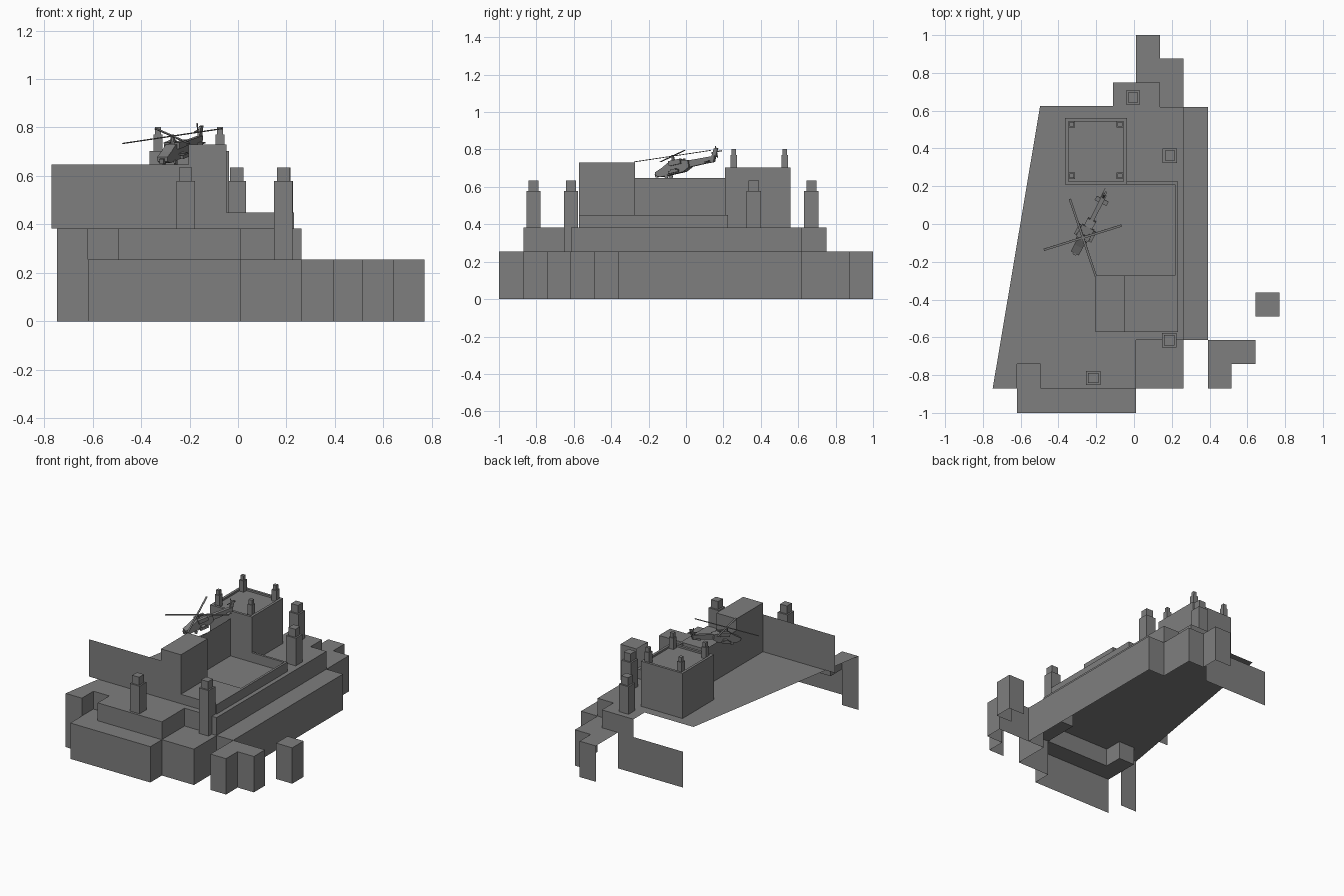
import bpy, bmesh, math
from mathutils import Matrix, Vector

if "Cube" in bpy.data.objects:
    bpy.data.objects.remove(bpy.data.objects["Cube"])

grey = bpy.data.materials.new("concrete_grey")
grey.diffuse_color = (0.21, 0.21, 0.21, 1)
grey.use_nodes = True
grey.node_tree.nodes["Principled BSDF"].inputs["Base Color"].default_value = grey.diffuse_color


def add(name, bm, matrix=None):
    if matrix is not None:
        bm.transform(matrix)
    me = bpy.data.meshes.new(name)
    bm.to_mesh(me)
    bm.free()
    me.materials.append(grey)
    ob = bpy.data.objects.new(name, me)
    bpy.context.collection.objects.link(ob)
    return ob


def flat(bm, outline, z):
    bm.faces.new([bm.verts.new((x, y, z)) for x, y in outline])


def walls(bm, path, z0, z1):
    # single-sided wall strip, outward side on the right of the path
    for (ax, ay), (bx, by) in zip(path, path[1:]):
        bm.faces.new([bm.verts.new(p) for p in
                      ((ax, ay, z0), (bx, by, z0), (bx, by, z1), (ax, ay, z1))])


def rect(x0, x1, y0, y1):
    return [(x0, y0), (x1, y0), (x1, y1), (x0, y1)]


def loop(r):
    return r + r[:1]


def box(bm, x0, x1, y0, y1, z0, z1):
    c = Vector(((x0 + x1) / 2, (y0 + y1) / 2, (z0 + z1) / 2))
    m = Matrix.Translation(c) @ Matrix.Diagonal((x1 - x0, y1 - y0, z1 - z0, 1))
    bmesh.ops.create_cube(bm, size=1, matrix=m)


LOW, TOP = 0.255, 0.382

# lower step: outer walls and ledges (open at the left and below)
bm = bmesh.new()
walls(bm, [(-.62, -1), (.01, -1), (.01, -.87), (.262, -.87), (.262, -.615), (.392, -.615),
           (.392, .62), (.262, .62), (.262, .875), (.137, .875), (.137, 1), (.01, 1)], 0, LOW)
walls(bm, [(.01, .75), (-.5, .75)], 0, LOW)
flat(bm, [(-.62, -1), (.01, -1), (.01, -.87), (-.495, -.87), (-.495, -.74), (-.62, -.74)], LOW)
flat(bm, rect(.01, .262, -.87, -.615), LOW)
flat(bm, rect(.262, .392, -.615, .62), LOW)
flat(bm, [(.01, .75), (.137, .75), (.137, .62), (.262, .62), (.262, .875),
          (.137, .875), (.137, 1), (.01, 1)], LOW)
add("lower_step", bm)

# outlying blocks
bm = bmesh.new()
elbow = [(.392, -.87), (.515, -.87), (.515, -.74), (.643, -.74), (.643, -.615), (.392, -.615)]
walls(bm, elbow, 0, LOW)
flat(bm, elbow, LOW)
lone = rect(.643, .77, -.49, -.362)
walls(bm, lone, 0, LOW)
flat(bm, lone, LOW)
add("outlying_blocks", bm)

# upper step
bm = bmesh.new()
edge = [(-.62, -.87), (-.62, -.74), (-.495, -.74), (-.495, -.87), (.01, -.87), (.01, -.615),
        (.262, -.615), (.262, .62), (.137, .62), (.137, .75), (-.112, .75)]
walls(bm, edge, LOW, TOP)
walls(bm, [(-.748, -.87), (-.62, -.87)], 0, TOP)
flat(bm, [(-.748, -.87)] + edge + [(-.112, .625), (-.497, .625)], TOP)
add("upper_step", bm)

# free-standing rampart walls
bm = bmesh.new()
walls(bm, [(-.77, -.573), (-.205, -.573)], TOP, .647)
walls(bm, [(-.205, -.273), (-.205, .21)], TOP, .647)
add("rampart_walls", bm)

# gate block
bm = bmesh.new()
gate = rect(-.205, -.048, -.573, -.273)
walls(bm, loop(gate), TOP, .73)
flat(bm, gate, .73)
add("gate_block", bm)

# low terrace and courtyard rim
bm = bmesh.new()
RIM = .449
walls(bm, [(-.048, -.573), (.232, -.573), (.232, .224), (-.037, .224)], TOP, RIM)
flat(bm, rect(-.048, .232, -.573, -.273), RIM)
flat(bm, [(.216, -.273), (.232, -.273), (.232, .224), (-.037, .224), (-.037, .208), (.216, .208)], RIM)
walls(bm, [(-.037, .208), (.216, .208), (.216, -.273), (-.205, -.273)], TOP, RIM)
add("courtyard_terrace", bm)

# tower with sunken roof
bm = bmesh.new()
outer, inner = rect(-.365, -.037, .208, .56), rect(-.347, -.055, .226, .542)
walls(bm, loop(outer), TOP, .703)
walls(bm, loop(inner)[::-1], .69, .703)
flat(bm, inner, .69)
for i in range(4):
    j = (i + 1) % 4
    flat(bm, [outer[i], outer[j], inner[j], inner[i]], .703)
add("tower", bm)


# posts: wide shaft and narrower cap
def post(name, x, y, z0, z1, z2, w, c):
    bm = bmesh.new()
    box(bm, x - w, x + w, y - w, y + w, z0, z1)
    box(bm, x - c, x + c, y - c, y + c, z1, z2)
    add(name, bm)


for i, (x, y, z) in enumerate([(-.005, .67, TOP), (.19, .362, TOP),
                               (.187, -.615, LOW), (-.216, -.815, TOP)]):
    post(f"watch_post_{i}", x, y, z, .578, .635, .038, .027)
for x in (-.33, -.074):
    for y in (.255, .528):
        post(f"tower_post_{x}_{y}", x, y, .69, .77, .802, .018, .0125)

# helicopter: local x runs to the tail, z up; pitched nose down
heli = (Matrix.Translation((-.262, -.055, .70)) @ Matrix.Rotation(math.radians(63), 4, 'Z')
        @ Matrix.Rotation(math.radians(-11.5), 4, 'Y'))


def prism(name, profile, half):
    bm = bmesh.new()
    f = bm.faces.new([bm.verts.new((u, -half, w)) for u, w in profile])
    ext = bmesh.ops.extrude_face_region(bm, geom=[f])
    bmesh.ops.translate(bm, vec=(0, 2 * half, 0),
                        verts=[v for v in ext["geom"] if isinstance(v, bmesh.types.BMVert)])
    bmesh.ops.recalc_face_normals(bm, faces=bm.faces)
    add(name, bm, heli)


prism("fuselage", [(-.115, -.018), (-.09, -.03), (.05, -.03), (.09, -.012), (.09, .025),
                   (.05, .035), (-.03, .035), (-.07, .016), (-.115, .0)], .024)
prism("tail_boom", [(.08, -.012), (.235, -.012), (.245, .018), (.08, .025)], .0115)
prism("tail_fin", [(.205, -.014), (.235, -.014), (.27, .055), (.248, .058)], .005)

bm = bmesh.new()
box(bm, .19, .215, -.035, .035, -.008, -.003)
add("stabiliser", bm, heli)

# engines, stub wings, pods and wheels mirrored on both sides
bm = bmesh.new()
for s in (-1, 1):
    box(bm, -.02, .05, s * .024 - .012, s * .024 + .012, .015, .042)
    box(bm, -.01, .02, s * .037 - .013, s * .037 + .013, -.012, -.006)
    box(bm, -.025, .035, s * .044 - .007, s * .044 + .007, -.026, -.012)
    m = Matrix.Translation((-.05, s * .027, -.035)) @ Matrix.Rotation(math.pi / 2, 4, 'X')
    bmesh.ops.create_cone(bm, cap_ends=True, segments=8, radius1=.011, radius2=.011,
                          depth=.008, matrix=m)
add("engines_and_wings", bm, heli)

# nose turret
bm = bmesh.new()
box(bm, -.125, -.105, -.01, .01, -.026, -.006)
add("nose_turret", bm, heli)

# main rotor
bm = bmesh.new()
bmesh.ops.create_cone(bm, cap_ends=True, segments=8, radius1=.012, radius2=.007, depth=.04,
                      matrix=Matrix.Translation((-.006, 0, .052)))
for k in range(4):
    blade = bmesh.new()
    box(blade, 0, .218, -.006, .006, -.0015, .0015)
    blade.transform(Matrix.Translation((-.006, 0, .067))
                    @ Matrix.Rotation(math.radians(45 + 90 * k), 4, 'Z'))
    tmp = bpy.data.meshes.new("blade")
    blade.to_mesh(tmp)
    blade.free()
    bm.from_mesh(tmp)
    bpy.data.meshes.remove(tmp)
add("main_rotor", bm, heli)

# tail rotor
bm = bmesh.new()
box(bm, .218, .282, .012, .015, .035, .041)
box(bm, .247, .253, .012, .015, .006, .07)
box(bm, .246, .254, .0, .015, .034, .042)
add("tail_rotor", bm, heli)
